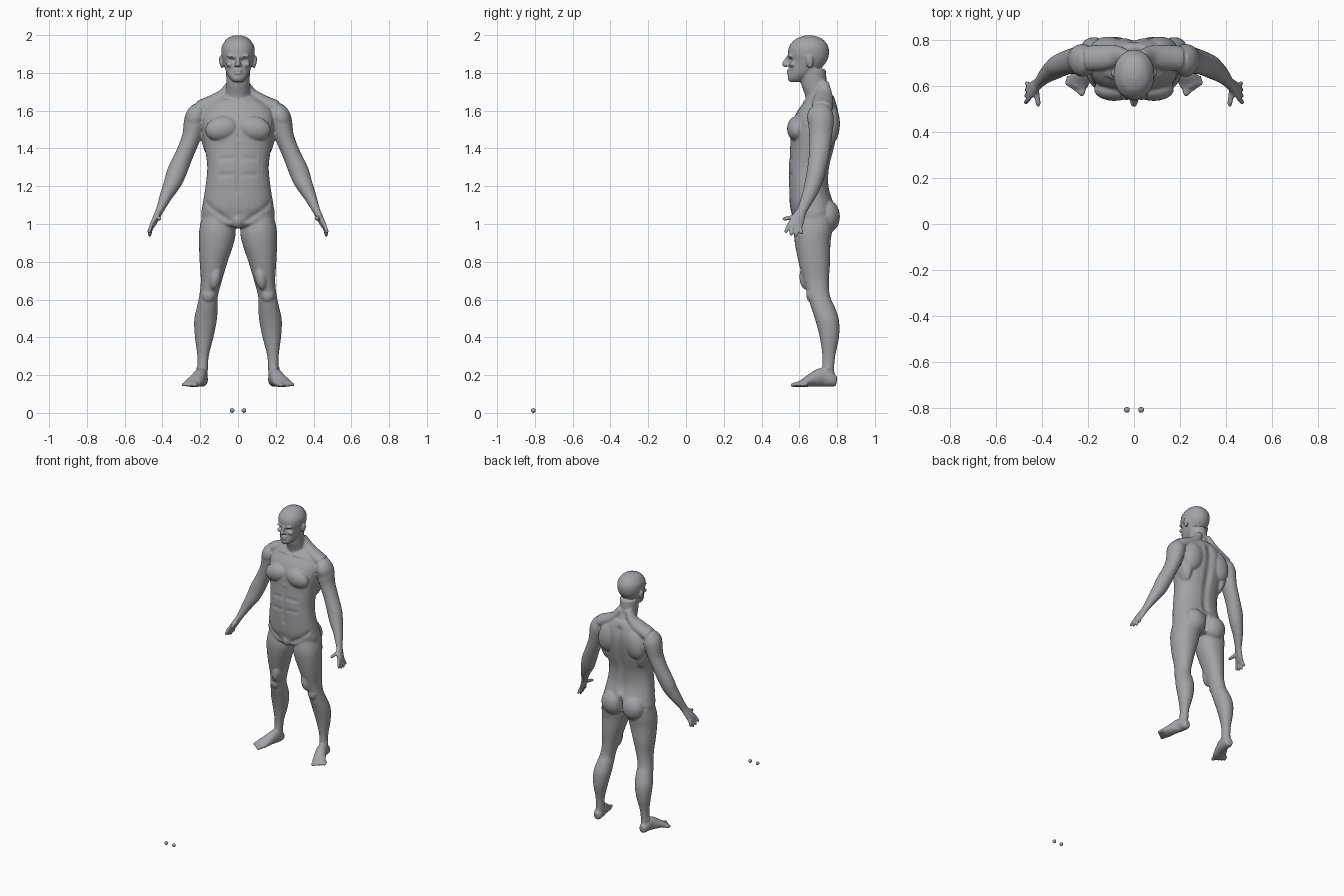
import bpy
import bmesh
import math
from mathutils import Vector, Matrix

default_cube = bpy.data.objects.get("Cube")
if default_cube:
    bpy.data.objects.remove(default_cube, do_unlink=True)


def make_material(name, colour):
    material = bpy.data.materials.new(name)
    material.use_nodes = True
    material.diffuse_color = colour
    material.node_tree.nodes["Principled BSDF"].inputs["Base Color"].default_value = colour
    return material


grey = make_material("clay grey", (.36, .37, .39, 1))
bm = bmesh.new()


def spline(points, steps=5):
    """Smoothly resample rows of numbers."""
    rows = [Vector(p) for p in points]
    result = []
    for i in range(len(rows) - 1):
        a, b = rows[i], rows[i + 1]
        before = rows[max(i - 1, 0)]
        after = rows[min(i + 2, len(rows) - 1)]
        for k in range(steps):
            t = k / steps
            tangent_a, tangent_b = (b - before) / 2, (after - a) / 2
            result.append(a + tangent_a * t
                          + (3 * (b - a) - 2 * tangent_a - tangent_b) * t ** 2
                          + (2 * (a - b) + tangent_a + tangent_b) * t ** 3)
    return result + [rows[-1]]


def tube(points, mirrored=True, upright=False, power=1, sides=28):
    """Loft oval rings through rows of x, y, z, half width, half depth."""
    rows = spline(points)
    for side in ((1, -1) if mirrored else (1,)):
        rings = []
        for i, row in enumerate(rows):
            ahead = rows[min(i + 1, len(rows) - 1)]
            behind = rows[max(i - 1, 0)]
            along = Vector((0, 0, 1))
            if not upright:
                along = Vector((ahead - behind)[:3]).normalized()
            across = Vector((1, 0, 0))
            across = (across - along * across.dot(along)).normalized()
            depth = along.cross(across)
            ring = []
            for k in range(sides):
                angle = math.tau * k / sides
                c, s = math.cos(angle), math.sin(angle)
                c = math.copysign(abs(c) ** power, c)
                s = math.copysign(abs(s) ** power, s)
                p = Vector(row[:3]) + across * c * row[3] + depth * s * row[4]
                ring.append(bm.verts.new((p.x * side, p.y, p.z)))
            rings.append(ring)
        for low, high in zip(rings, rings[1:]):
            for k in range(sides):
                n = (k + 1) % sides
                bm.faces.new((low[k], low[n], high[n], high[k]))
        bm.faces.new(rings[0])
        bm.faces.new(rings[-1])


def stack(rows, **options):
    """Loft level rings through rows of z, inner x, outer x, front y, back y."""
    tube([((a + b) / 2, (f + k) / 2, z, (b - a) / 2, (k - f) / 2)
          for z, a, b, f, k in rows], upright=True, **options)


def blob(centre, radii, tilt=0, mirrored=True):
    """Add an ellipsoid, tilted about the y axis."""
    for side in ((1, -1) if mirrored else (1,)):
        place = (Matrix.Translation((centre[0] * side, centre[1], centre[2]))
                 @ Matrix.Rotation(math.radians(tilt * side), 4, "Y")
                 @ Matrix.Diagonal((*radii, 1)))
        bmesh.ops.create_uvsphere(bm, u_segments=24, v_segments=14, radius=1, matrix=place)


def digit(base, tip, radius):
    """Add a tapering finger or toe with a rounded end."""
    base, tip = Vector(base), Vector(tip)
    tube([(*base.lerp(tip, t), radius * r, radius * r)
          for t, r in ((0, 1), (.5, 1), (.85, .9), (1, .4))], sides=12)


# Torso: symmetric rows of z, half width, front, back
torso = [(.98, .1, .6, .74), (1, .18, .57, .775), (1.05, .195, .56, .79),
         (1.1, .188, .55, .785), (1.2, .172, .545, .757), (1.3, .163, .543, .76),
         (1.4, .175, .55, .785), (1.5, .19, .555, .805), (1.58, .19, .58, .81),
         (1.64, .15, .62, .797), (1.68, .09, .65, .78)]
stack([(z, -w, w, f, b) for z, w, f, b in torso], mirrored=False, power=.88)
blob((.085, .585, 1.505), (.09, .05, .065), tilt=12)     # chest muscles
blob((.11, .765, 1.53), (.075, .05, .11), tilt=-15)      # shoulder blades
blob((.15, .71, 1.46), (.045, .07, .12), tilt=8)         # back wings
blob((.085, .745, 1.04), (.085, .07, .09))               # buttocks
blob((0, .59, 1.02), (.035, .035, .045), mirrored=False) # groin

# Neck and sloping shoulders
stack([(1.62, -.075, .075, .635, .785), (1.68, -.066, .066, .63, .77),
       (1.74, -.062, .062, .61, .748), (1.82, -.064, .064, .6, .74)], mirrored=False)
tube([(.03, .725, 1.75, .025, .03), (.07, .73, 1.685, .035, .045),
      (.13, .725, 1.645, .04, .055), (.2, .72, 1.61, .045, .055)])

# Head
head = [(1.752, .026, .55, .6), (1.77, .043, .538, .64), (1.8, .061, .543, .68),
        (1.83, .071, .545, .72), (1.865, .081, .547, .747), (1.9, .088, .54, .757),
        (1.94, .086, .546, .753), (1.975, .064, .575, .728), (1.99, .042, .605, .7),
        (1.998, .02, .63, .67)]
stack([(z, -w, w, f, b) for z, w, f, b in head], mirrored=False, power=.95)
tube([(0, .542, 1.885, .009, .01), (0, .531, 1.865, .01, .012),
      (0, .522, 1.846, .014, .014), (0, .534, 1.836, .012, .008)], mirrored=False)
blob((.012, .537, 1.842), (.01, .012, .008))             # nostrils
blob((.032, .552, 1.887), (.03, .014, .008), tilt=-6)    # brows
blob((.045, .562, 1.845), (.02, .016, .014))             # cheekbones
blob((0, .541, 1.812), (.024, .01, .006), mirrored=False)
blob((0, .541, 1.799), (.021, .01, .007), mirrored=False)
blob((.09, .656, 1.857), (.009, .02, .034), tilt=10)     # ears

# Legs
stack([(1.04, .03, .19, .585, .78), (.97, .012, .205, .572, .775),
       (.9, .022, .207, .576, .765), (.8, .055, .203, .595, .763),
       (.7, .085, .197, .622, .757), (.62, .106, .205, .645, .762),
       (.56, .108, .218, .662, .788), (.49, .112, .232, .685, .81),
       (.4, .13, .228, .708, .81), (.3, .155, .215, .722, .79),
       (.22, .16, .215, .72, .785), (.16, .165, .215, .73, .797)], power=.93)
blob((.157, .662, .625), (.035, .025, .04))              # kneecaps
blob((.12, .64, .72), (.032, .04, .07), tilt=-10)        # inner thighs
blob((.19, .752, .235), (.032, .018, .018))              # ankle bones

# Feet and toes
tube([(.187, .797, .168, .02, .025), (.19, .775, .172, .031, .035),
      (.198, .72, .188, .035, .05), (.22, .66, .172, .042, .034),
      (.24, .62, .157, .047, .021), (.25, .595, .152, .04, .014)])
for i in range(5):
    start = (.214 + .017 * i, .62 + .006 * i, .153)
    finish = (.23 + .016 * i, .555 + .012 * i, .147)
    digit(start, finish, .0135 if i == 0 else .0095)

# Arms running into the palms
tube([(.195, .715, 1.615, .045, .05), (.222, .715, 1.56, .06, .068),
      (.247, .712, 1.46, .05, .06), (.283, .705, 1.37, .048, .054),
      (.322, .69, 1.28, .052, .05), (.345, .675, 1.22, .047, .046),
      (.38, .65, 1.15, .034, .037), (.413, .615, 1.075, .021, .027),
      (.43, .598, 1.04, .018, .034), (.45, .58, 1, .014, .04),
      (.458, .574, .985, .011, .036)])
blob((.225, .71, 1.565), (.055, .07, .075), tilt=-20)    # shoulder caps
for i in range(4):
    knuckle = (.456, .546 + .019 * i, 1 - .004 * i)
    fingertip = (.474 - .002 * i, .525 + .03 * i, (.952, .937, .932, .945)[i])
    digit(knuckle, fingertip, .0105)
digit((.425, .585, 1.04), (.415, .51, 1.025), .012)

# Fuse the parts into one skin
bmesh.ops.recalc_face_normals(bm, faces=bm.faces)
source_mesh = bpy.data.meshes.new("body_parts")
bm.to_mesh(source_mesh)
bm.free()
body = bpy.data.objects.new("body", source_mesh)
bpy.context.scene.collection.objects.link(body)
fuse = body.modifiers.new("fuse", "REMESH")
fuse.mode = "VOXEL"
fuse.voxel_size = .0055
soften = body.modifiers.new("soften", "SMOOTH")
soften.factor = .5
soften.iterations = 7
graph = bpy.context.evaluated_depsgraph_get()
skin = bpy.data.meshes.new_from_object(body.evaluated_get(graph))
body.modifiers.clear()
body.data = skin
bpy.data.meshes.remove(source_mesh)


def groove(start, end, radius, depth):
    """Press the skin along y around a line; both sides when off centre."""
    for side in ((1, -1) if start[0] or end[0] else (1,)):
        a = Vector((start[0] * side, *start[1:]))
        b = Vector((end[0] * side, *end[1:]))
        span = b - a
        for vertex in skin.vertices:
            t = (vertex.co - a).dot(span) / span.length_squared
            gap = (vertex.co - a - span * min(max(t, 0), 1)).length
            if gap < radius * 3:
                vertex.co.y += depth * math.exp(-(gap / radius) ** 2)


# Sculpted hollows and ridges
groove((0, .805, 1.62), (0, .76, 1.15), .025, -.014)     # spine
groove((0, .8, 1.1), (0, .78, .98), .016, -.03)          # seat cleft
groove((0, .54, 1.58), (0, .54, 1.46), .014, .012)       # breastbone
groove((0, .543, 1.42), (0, .545, 1.17), .014, .005)     # belly line
groove((.03, .55, 1.35), (.09, .555, 1.345), .014, .004) # belly rows
groove((.03, .55, 1.26), (.09, .555, 1.26), .014, .004)
groove((.17, .6, 1.11), (.05, .56, 1.02), .016, .008)    # groin creases
groove((.03, .625, 1.655), (.15, .65, 1.645), .012, -.008)  # collarbones
groove((.026, .55, 1.867), (.04, .553, 1.867), .009, .01)   # eye sockets
groove((.001, .534, 1.8055), (.02, .54, 1.805), .004, .004) # mouth
skin.materials.clear()
skin.materials.append(grey)
skin.shade_smooth()

# Two loose eyeballs on the ground far in front
for label, x in (("left_eye", .031), ("right_eye", -.031)):
    bpy.ops.mesh.primitive_uv_sphere_add(segments=24, ring_count=16, radius=.0125,
                                         location=(x, -.808, .0125))
    eye = bpy.context.object
    eye.name = label
    eye.data.materials.append(grey)
    eye.data.shade_smooth()
